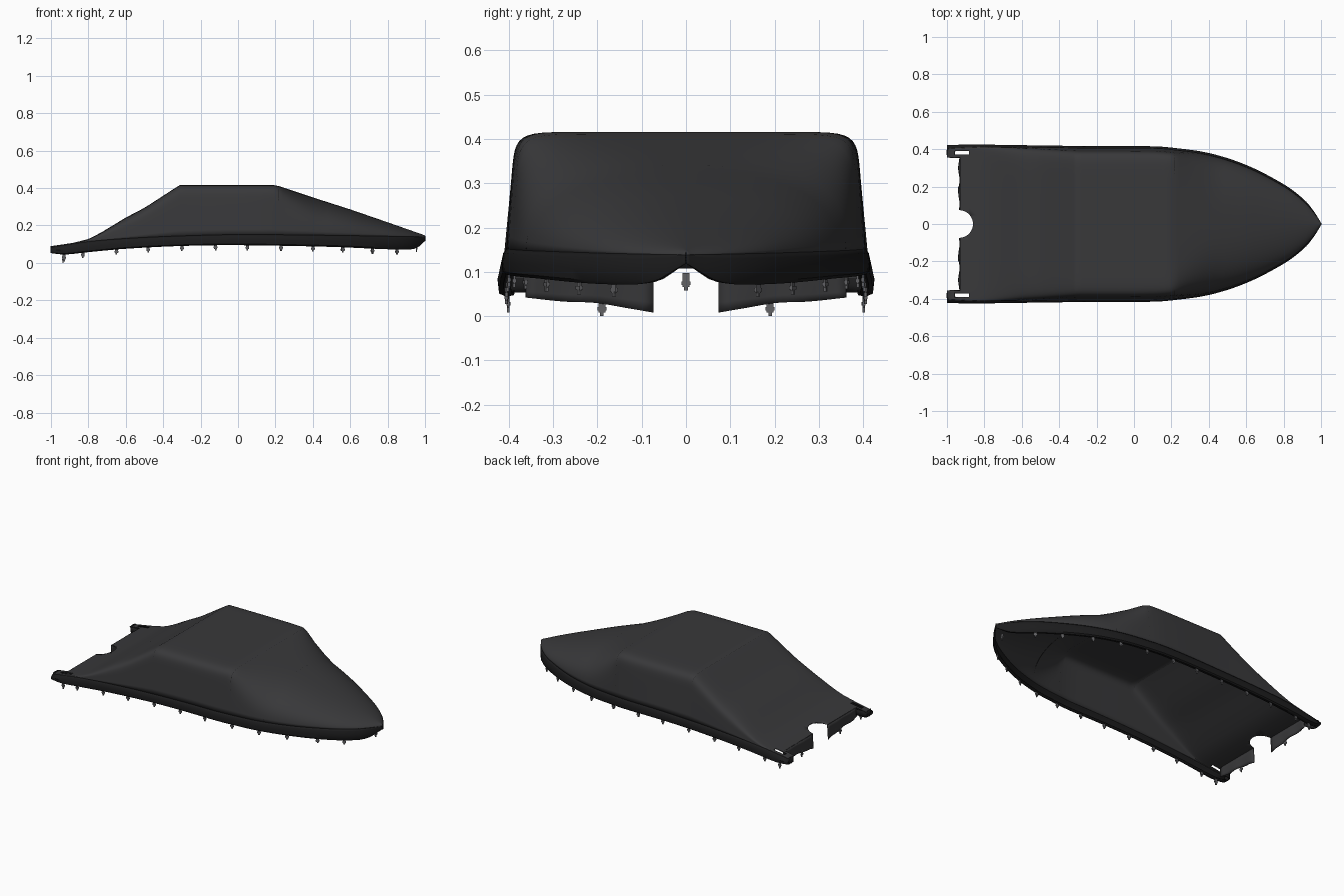
import bpy, bmesh, math
from mathutils import Matrix, Vector

if "Cube" in bpy.data.objects:
    bpy.data.objects.remove(bpy.data.objects["Cube"])


def material(name, c):
    m = bpy.data.materials.new(name)
    m.diffuse_color = (c, c, c * 1.06, 1)
    m.use_nodes = True
    m.node_tree.nodes["Principled BSDF"].inputs["Base Color"].default_value = m.diffuse_color
    return m


FABRIC, TRIM, METAL = material("fabric", .04), material("trim", .012), material("buckle", .12)


def lerp(tab, x, smooth=False):
    """Interpolate a (position, value) table."""
    if x <= tab[0][0]:
        return tab[0][1]
    for i in range(len(tab) - 1):
        (a, va), (b, vb) = tab[i], tab[i + 1]
        if x <= b:
            t = (x - a) / (b - a)
            if not smooth:
                return va + (vb - va) * t
            p, q = tab[max(i - 1, 0)], tab[min(i + 2, len(tab) - 1)]
            ma = (vb - p[1]) / (b - p[0]) * (b - a)
            mb = (q[1] - va) / (q[0] - a) * (b - a)
            return (va * (2*t**3 - 3*t*t + 1) + ma * (t**3 - 2*t*t + t)
                    + vb * (3*t*t - 2*t**3) + mb * (t**3 - t*t))
    return tab[-1][1]


# Hull outline: ridge height, half width, rim top and bottom, section squareness
RIDGE = [(-1, .088), (-.93, .098), (-.87, .107), (-.8, .126), (-.74, .155), (-.6, .24), (-.5, .292),
         (-.33, .402), (-.31, .414), (.19, .414), (.22, .408), (.4, .348), (.6, .284), (.8, .215), (1, .145)]
WIDTH = [(-1, .402), (-.8, .41), (-.3, .405), (.1, .403), (.2, .396), (.4, .367), (.6, .303),
         (.8, .2), (.9, .126), (.96, .06), (1, .001)]
RIM_TOP = [(-1, .082), (-.8, .113), (-.55, .132), (-.3, .143), (0, .15), (.5, .146), (1, .138)]
RIM_LOW = [(-1, .055), (-.93, .047), (-.8, .06), (-.6, .078), (-.3, .093), (0, .097), (.5, .088),
           (.85, .074), (.95, .08), (1, .12)]
SQUARE = [(-1, 9), (-.6, 8), (-.32, 14), (.2, 14), (.26, 6), (.34, 3.6), (.43, 2.6), (.8, 2), (1, 1.7)]


def half_section(x, steps=28):
    """Points from the ridge down to the rim."""
    w, zt, zr, n = lerp(WIDTH, x, True), lerp(RIDGE, x), lerp(RIM_TOP, x, True), lerp(SQUARE, x)
    pts = []
    for i in range(steps + 1):
        u = 2 * i / steps - 1
        a = math.pi / 4 * (1 - (.45 * u + .55 * u**3))
        c, s = abs(math.cos(a)), abs(math.sin(a))
        r = (c**n + s**n) ** (-1 / n)
        lean = 1 - .05 * s * r * (zt - zr) / .27
        pts.append(Vector((x, w * c * r * lean, zr + (zt - zr) * s * r)))
    return pts


def skirt(x):
    w, zr, zb = lerp(WIDTH, x, True), lerp(RIM_TOP, x, True), lerp(RIM_LOW, x, True)
    k = min(1, w / .1)
    flare = .008 * max(0, (-x - .7) / .3)
    return [Vector((x, max(w + k * o, 0), zr + (zb - zr) * f)) for o, f in
            ((0, 0), (.006, .15), (.01 + flare, .5), (.008 + flare, .9), (.002, 1), (-.015, .97))]


def finish(name, bm, mat, angle=35):
    me = bpy.data.meshes.new(name)
    bm.to_mesh(me)
    bm.free()
    ob = bpy.data.objects.new(name, me)
    bpy.context.collection.objects.link(ob)
    me.materials.append(mat)
    bpy.ops.object.select_all(action='DESELECT')
    ob.select_set(True)
    bpy.context.view_layer.objects.active = ob
    bpy.ops.object.shade_smooth_by_angle(angle=math.radians(angle))
    return ob


def loft(name, rows, mat, thick):
    bm = bmesh.new()
    grid = [[bm.verts.new(p) for p in row] for row in rows]
    for r, q in zip(grid, grid[1:]):
        for i in range(len(r) - 1):
            bm.faces.new((r[i], q[i], q[i + 1], r[i + 1]))
    bmesh.ops.recalc_face_normals(bm, faces=bm.faces)
    ob = finish(name, bm, mat)
    mod = ob.modifiers.new("thickness", 'SOLIDIFY')
    mod.thickness, mod.offset = thick, 0
    return ob


def add_box(bm, at, size, turn=0):
    m = Matrix.Translation(at) @ Matrix.Rotation(turn, 4, 'Z') @ Matrix.Diagonal((*size, 1))
    bmesh.ops.create_cube(bm, size=1, matrix=m)


def flip(p):
    return Vector((p.x, -p.y, p.z))


# Main cover and its dark rim band
xs = sorted({round(-1 + .04 * i, 3) for i in range(49)} | {-.33, -.31, .19, .22, .94, .96, .975, .988, .996, 1})
tops, bands = [], []
for x in xs:
    h = half_section(x)
    tops.append([flip(p) for p in reversed(h)] + h[1:])
    bands.append(skirt(x))
cover = loft("cover", tops, FABRIC, .004)
rims = [loft("rim_band_left", bands, TRIM, .005),
        loft("rim_band_right", [[flip(p) for p in b] for b in bands], TRIM, .005)]

# Stern cut-outs: open middle, rounded engine notch, corner slots
cutters = []


def cutter(bm):
    ob = finish("stern_cutter", bm, TRIM)
    ob.hide_render = True
    ob.hide_set(True)
    cutters.append(ob)


bm = bmesh.new()
add_box(bm, (-1.03, 0, .1), (.2, .71, .4))
cutter(bm)
bm = bmesh.new()
bmesh.ops.create_cone(bm, cap_ends=True, segments=40, radius1=.074, radius2=.074, depth=.5,
                      matrix=Matrix.Translation((-.935, 0, .1)))
cutter(bm)
for s in (1, -1):
    bm = bmesh.new()
    add_box(bm, (-.92, s * .381, .15), (.075, .02, .16))
    cutter(bm)
for c in cutters:
    mod = cover.modifiers.new("cut", 'BOOLEAN')
    mod.operation, mod.object, mod.solver = 'DIFFERENCE', c, 'EXACT'

# Stern flaps, corner horn edges
for s, side in ((1, "left"), (-1, "right")):
    rows = []
    for i in range(13):
        t = i / 12
        y = .074 + .288 * t
        low = lerp([(0, .008), (.2, .018), (.45, .03), (.7, .033), (1, .042)], t, True)
        bulge = .004 * math.sin(t * 14)
        rows.append([Vector((-.928 + bulge * f - .006 * f, s * y, .097 + (low - .097) * f))
                     for f in (0, .25, .5, .75, 1)])
    loft("stern_flap_" + side, rows, FABRIC, .005)
    # curved trim closing the horn tip and its inner side
    path = [(-.995, .405), (-1, .385), (-.997, .365), (-.985, .356), (-.93, .354)]
    loft("horn_edge_" + side, [[Vector((x, s * y, .09)), Vector((x - .001, s * y, .07)),
                               Vector((x, s * y, .053))] for x, y in path], TRIM, .005)

# Seams
def seam(name, pts):
    cu = bpy.data.curves.new(name, 'CURVE')
    cu.dimensions, cu.bevel_depth, cu.bevel_resolution = '3D', .0022, 1
    sp = cu.splines.new('POLY')
    sp.points.add(len(pts) - 1)
    for q, p in zip(sp.points, pts):
        q.co = (*p, 1)
    ob = bpy.data.objects.new(name, cu)
    cu.materials.append(TRIM)
    bpy.context.collection.objects.link(ob)


for name, x in (("rear_roof_seam", -.315), ("front_roof_seam", .215), ("foredeck_seam", .43)):
    h = half_section(x)
    seam(name, [flip(p) for p in reversed(h)] + h[1:])
seam("bow_ridge_seam", [Vector((x, 0, lerp(RIDGE, x))) for x in (.22, .4, .6, .8, .995)])


# Strap hooks hanging below the rim
def strap(name, x, y, z, turn, drop=.028):
    bm = bmesh.new()
    add_box(bm, (x, y, z - drop * .3), (.016, .004, drop * 1.1), turn)
    add_box(bm, (x, y, z - drop * .55), (.02, .008, .008), turn)
    add_box(bm, (x, y, z - drop * .9), (.008, .006, drop * .5), turn)
    finish(name, bm, METAL)


for i, x in enumerate((-.93, -.83, -.65, -.48, -.3, -.12, .05, .23, .4, .56, .72, .85)):
    w = lerp(WIDTH, x, True)
    slope = (lerp(WIDTH, x + .01, True) - lerp(WIDTH, x - .01, True)) / .02
    for s, side in ((1, "left"), (-1, "right")):
        strap(f"rim_strap_{side}_{i + 1}", x, s * (w - .004), lerp(RIM_LOW, x, True),
              s * math.atan(slope), .034 if i == 0 else .026)
strap("bow_strap", .955, 0, .09, math.pi / 2)
for s, side in ((1, "left"), (-1, "right")):
    strap("stern_strap_" + side, -.936, s * .19, .032, math.pi / 2, .028)
